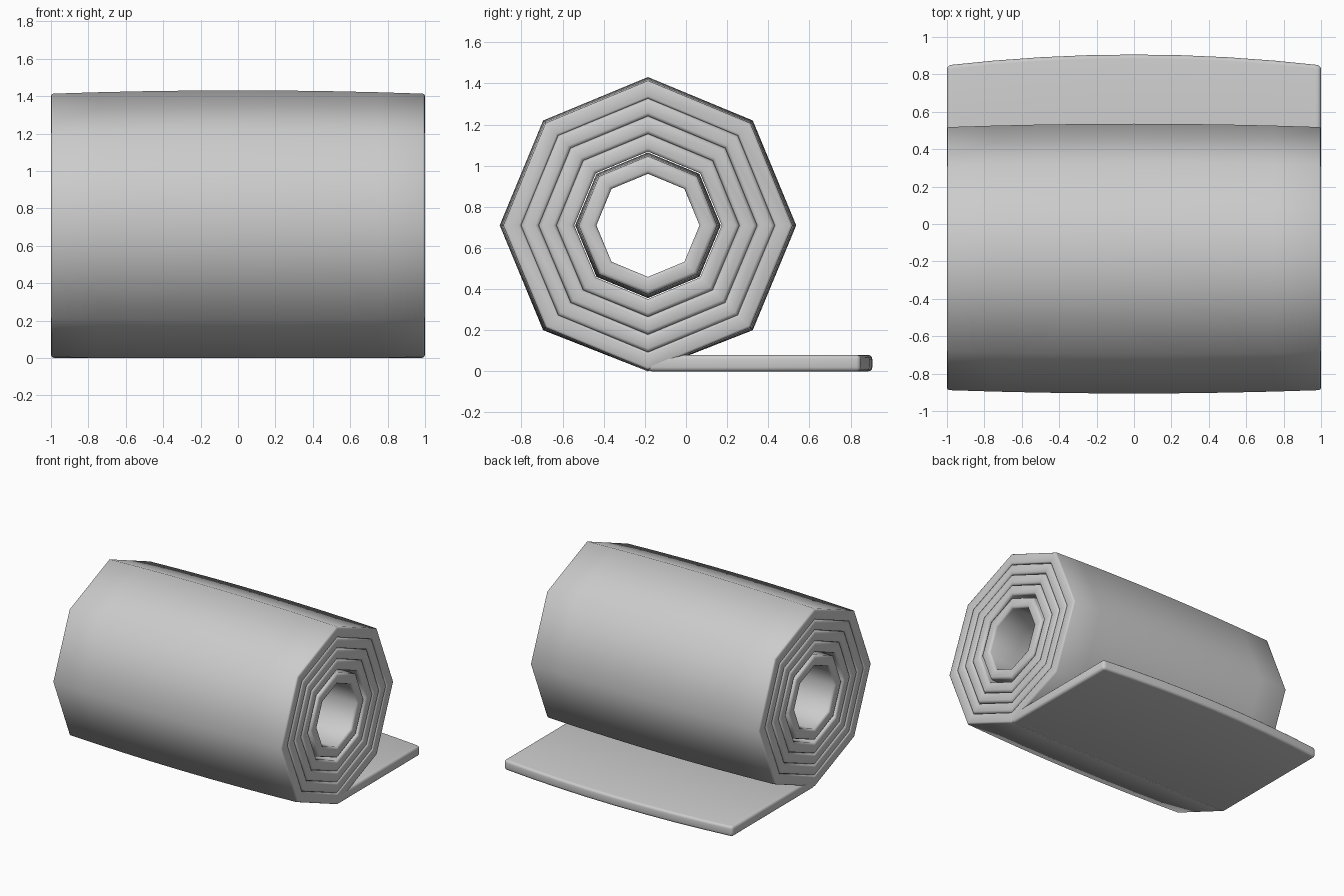
import bpy, bmesh, math

if "Cube" in bpy.data.objects:
    bpy.data.objects.remove(bpy.data.objects["Cube"])

CY, CZ = -0.185, 0.71          # roll axis
SIDES = 8
STATIONS = [-1, -0.97, -0.75, -0.5, -0.25, 0, 0.25, 0.5, 0.75, 0.97, 1]


def bulge(x):
    return 1 - x * x


def finish(bm, name, angle):
    bmesh.ops.recalc_face_normals(bm, faces=bm.faces)
    me = bpy.data.meshes.new(name)
    bm.to_mesh(me)
    bm.free()
    ob = bpy.data.objects.new(name, me)
    bpy.context.collection.objects.link(ob)
    bpy.ops.object.select_all(action='DESELECT')
    ob.select_set(True)
    bpy.context.view_layer.objects.active = ob
    bpy.ops.object.shade_smooth_by_angle(angle=math.radians(angle))
    return ob


def ring(name, r_in, r_out, b=0.018):
    """Octagonal tube along x with rounded rims and a slight barrel bulge."""
    def rim(r, side):  # one wall from x=-1 to x=1, rims rounded towards the sheet middle
        k = 0.3 * b
        pts = [(-1, r - side * b), (-1 + k, r - side * k)]
        pts += [(x, r) for x in [-1 + b] + STATIONS[2:-2] + [1 - b]]
        return pts + [(1 - k, r - side * k), (1, r - side * b)]

    profile = rim(r_out, 1) + rim(r_in, -1)[::-1]
    bm = bmesh.new()
    loops = []
    for i in range(SIDES):
        a = 2 * math.pi * i / SIDES
        loops.append([bm.verts.new((x,
                                    CY + (r + 0.018 * bulge(x)) * math.cos(a),
                                    max(0, CZ + (r + 0.018 * bulge(x)) * math.sin(a))))
                      for x, r in profile])
    n = len(profile)
    for i in range(SIDES):
        p, q = loops[i], loops[(i + 1) % SIDES]
        for j in range(n):
            k = (j + 1) % n
            bm.faces.new((p[j], p[k], q[k], q[j]))
    return finish(bm, name, 50)


# Inner core, then the wound layers
ring("inner_turn", 0.25, 0.336)
edge, outer, turns = 0.358, 0.703, 4
step = (outer - edge) / turns
for t in range(turns):
    ring(f"wound_layer_{t + 1}", edge + t * step, edge + (t + 1) * step,
         0.012 if t == turns - 1 else 0.018)

# Loose end lying flat on the ground, with a bowed tip
bm = bmesh.new()
rows = []
for x in STATIONS:
    tip = 0.848 + 0.058 * bulge(x)
    rows.append([bm.verts.new((x, y, z)) for y, z in
                 ((CY, 0), (tip, 0), (tip, 0.08), (CY, 0.08))])
for p, q in zip(rows, rows[1:]):
    for j in range(4):
        k = (j + 1) % 4
        bm.faces.new((p[j], p[k], q[k], q[j]))
bm.faces.new(rows[0])
bm.faces.new(rows[-1])
bmesh.ops.recalc_face_normals(bm, faces=bm.faces)
sharp = [e for e in bm.edges if e.calc_face_angle(0) > 1.0]
bmesh.ops.bevel(bm, geom=sharp, offset=0.02, segments=3, profile=0.5, affect='EDGES',
                clamp_overlap=True)
finish(bm, "loose_end", 40)
